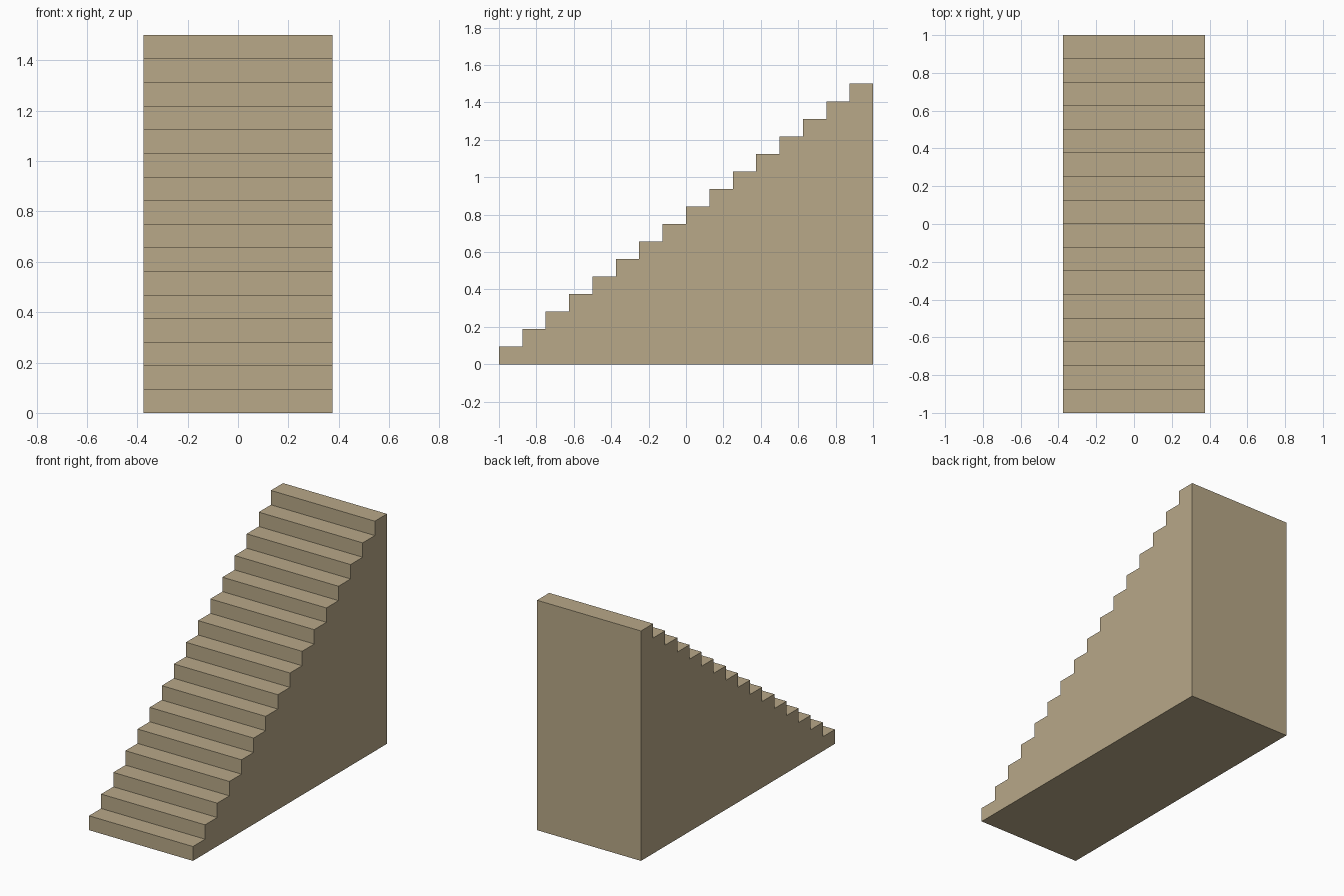
import bpy
import bmesh

if "Cube" in bpy.data.objects:
    bpy.data.objects.remove(bpy.data.objects["Cube"])

STEPS = 16
WIDTH, DEPTH, HEIGHT = 0.75, 2.0, 1.5
RUN, RISE = DEPTH / STEPS, HEIGHT / STEPS

# Side profile: zigzag of risers and treads, closed by back and base
profile = [(-DEPTH / 2, 0.0)]
for i in range(STEPS):
    y, z = -DEPTH / 2 + i * RUN, (i + 1) * RISE
    profile += [(y, z), (y + RUN, z)]
profile.append((DEPTH / 2, 0.0))

# Extrude the profile across the width
bm = bmesh.new()
side = bm.faces.new([bm.verts.new((-WIDTH / 2, y, z)) for y, z in profile])
ext = bmesh.ops.extrude_face_region(bm, geom=[side], use_keep_orig=True)
moved = [v for v in ext["geom"] if isinstance(v, bmesh.types.BMVert)]
bmesh.ops.translate(bm, verts=moved, vec=(WIDTH, 0, 0))
bmesh.ops.recalc_face_normals(bm, faces=bm.faces[:])

mesh = bpy.data.meshes.new("staircase")
bm.to_mesh(mesh)
bm.free()

# Single tan colour
tan = bpy.data.materials.new("tan")
tan.diffuse_color = (0.479, 0.392, 0.246, 1.0)
tan.use_nodes = True
tan.node_tree.nodes["Principled BSDF"].inputs["Base Color"].default_value = tan.diffuse_color
mesh.materials.append(tan)

staircase = bpy.data.objects.new("staircase", mesh)
bpy.context.collection.objects.link(staircase)
